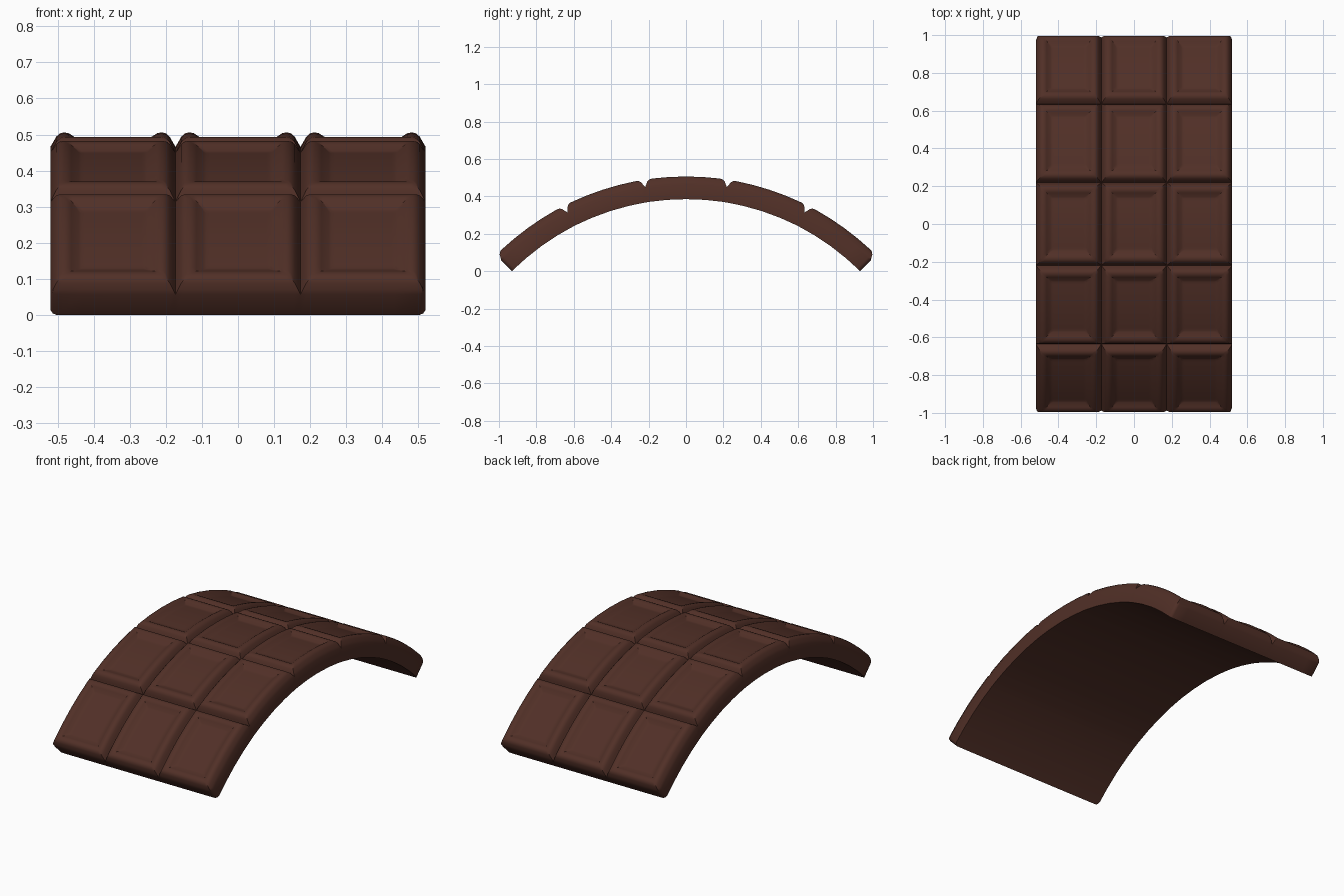
import bpy, bmesh, math

if "Cube" in bpy.data.objects:
    bpy.data.objects.remove(bpy.data.objects["Cube"])

# Bend: the bar follows a 90 degree arc along y
CZ, R_IN, R_REF = -0.931, 1.316, 1.40
HX = 0.52 / 3                       # half width of one square
HV = math.radians(9) * R_REF        # half length of one square along the arc
LX, LV, RC = 3 * HX, 5 * HV, 0.022  # bar half sizes, corner radius
T = [-1, -0.9, -0.5, 0, 0.5, 0.9, 1]
# (inset from square edge, radius): groove, rounded shoulder, rim, recess
PROFILE = [(0, 1.397), (0.007, 1.409), (0.016, 1.425), (0.026, 1.434),
           (0.037, 1.437), (0.05, 1.435), (0.058, 1.430), (0.078, 1.417), (0.086, 1.415)]

bm = bmesh.new()


def bend(x, v, r):
    # round the four plan corners, then wrap onto the arc
    ax, av = abs(x) - (LX - RC), abs(v) - (LV - RC)
    if ax > 0 and av > 0 and math.hypot(ax, av) > RC:
        k = RC / math.hypot(ax, av)
        x = math.copysign(LX - RC + ax * k, x)
        v = math.copysign(LV - RC + av * k, v)
    a = v / R_REF
    return bm.verts.new((x, r * math.sin(a), CZ + r * math.cos(a)))


def grid(cx, cv, d, r):
    g = [[bend(cx + t * (HX - d), cv + s * (HV - d), r) for t in T] for s in T]
    for j in range(6):
        for i in range(6):
            bm.faces.new((g[j][i], g[j][i + 1], g[j + 1][i + 1], g[j + 1][i]))


def ring(cx, cv, d, r):
    pts = ([(t, -1) for t in T[:-1]] + [(1, t) for t in T[:-1]] +
           [(-t, 1) for t in T[:-1]] + [(-1, -t) for t in T[:-1]])
    return [bend(cx + a * (HX - d), cv + b * (HV - d), r) for a, b in pts]


# Moulded squares on top, plain curved underside
for ix in (-1, 0, 1):
    for iv in (-2, -1, 0, 1, 2):
        cx, cv = ix * 2 * HX, iv * 2 * HV
        rings = [ring(cx, cv, d, r) for d, r in PROFILE]
        for a, b in zip(rings, rings[1:]):
            for i in range(24):
                j = (i + 1) % 24
                bm.faces.new((a[i], a[j], b[j], b[i]))
        grid(cx, cv, *PROFILE[-1])
        grid(cx, cv, 0, R_IN)
bmesh.ops.remove_doubles(bm, verts=bm.verts, dist=0.0005)

# Side walls
bmesh.ops.bridge_loops(bm, edges=[e for e in bm.edges if e.is_boundary])
bmesh.ops.recalc_face_normals(bm, faces=bm.faces)

mesh = bpy.data.meshes.new("chocolate_bar")
bm.to_mesh(mesh)
bm.free()
bar = bpy.data.objects.new("chocolate_bar", mesh)
bpy.context.collection.objects.link(bar)

mat = bpy.data.materials.new("dark chocolate brown")
mat.diffuse_color = (0.082, 0.029, 0.020, 1)
mat.use_nodes = True
mat.node_tree.nodes["Principled BSDF"].inputs["Base Color"].default_value = mat.diffuse_color
mesh.materials.append(mat)

bpy.context.view_layer.objects.active = bar
bar.select_set(True)
bpy.ops.object.shade_smooth_by_angle(angle=math.radians(40))
